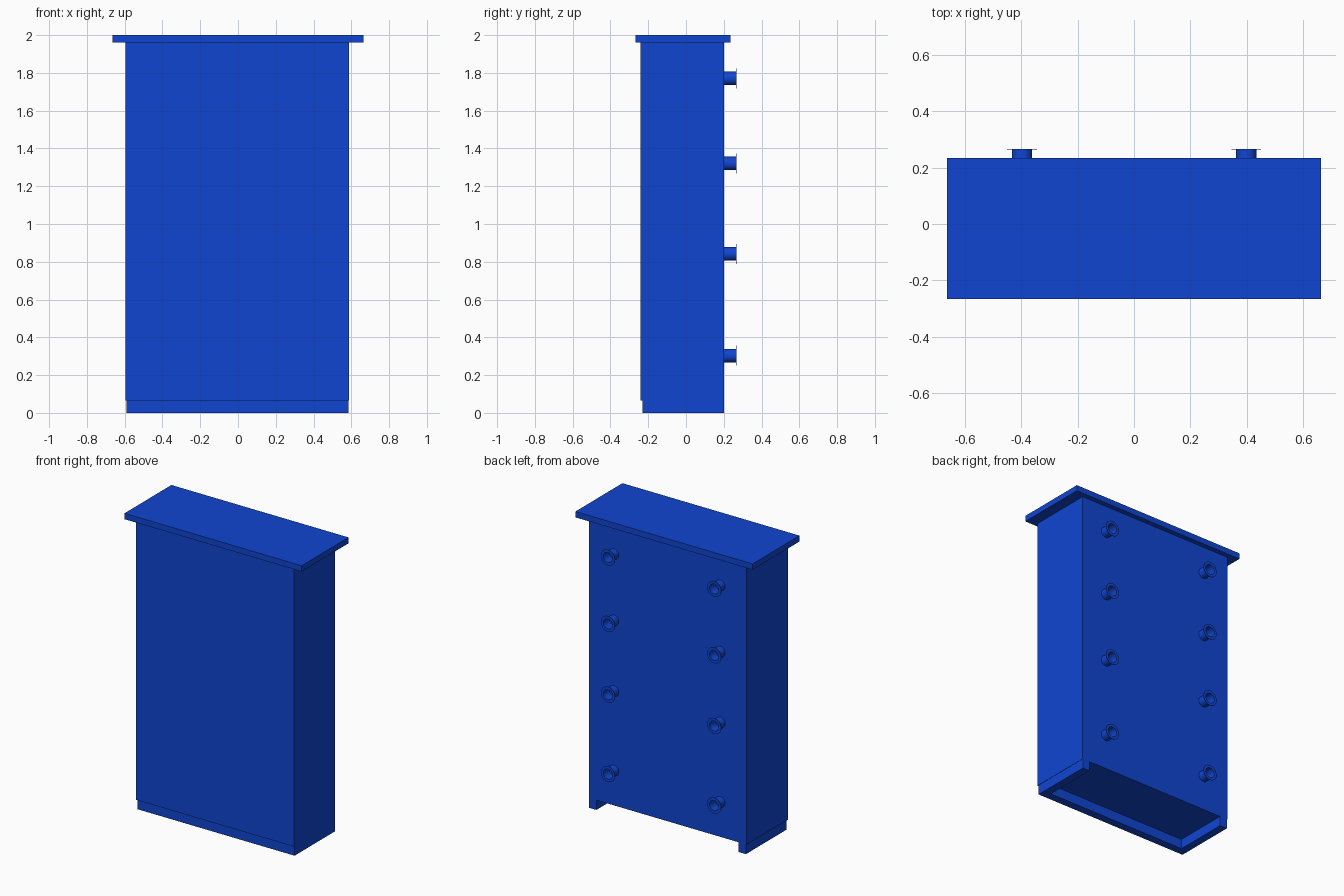
import bpy, math

if "Cube" in bpy.data.objects:
    bpy.data.objects.remove(bpy.data.objects["Cube"])

blue = bpy.data.materials.new("blue_paint")
blue.diffuse_color = (0.005, 0.06, 0.64, 1)
blue.use_nodes = True
blue.node_tree.nodes["Principled BSDF"].inputs["Base Color"].default_value = blue.diffuse_color


def box(name, x, y, z):
    """Box from (min, max) ranges on each axis."""
    bpy.ops.mesh.primitive_cube_add(size=1)
    ob = bpy.context.object
    ob.name = name
    for v in ob.data.vertices:
        v.co = [r[0] if c < 0 else r[1] for c, r in zip(v.co, (x, y, z))]
    ob.data.materials.append(blue)
    return ob


def lathe(name, profile, location, sides=32):
    """Revolve a (radius, y) profile around the y axis."""
    n = len(profile)
    verts, faces = [], []
    for i in range(sides):
        a = 2 * math.pi * i / sides
        verts += [(r * math.cos(a), y, r * math.sin(a)) for r, y in profile]
        j = (i + 1) % sides
        faces += [(i * n + k, i * n + k + 1, j * n + k + 1, j * n + k)
                  for k in range(n - 1)]
    # inner floor of the socket
    faces.append([i * n + n - 1 for i in range(sides)])
    me = bpy.data.meshes.new(name)
    me.from_pydata(verts, [], faces)
    ob = bpy.data.objects.new(name, me)
    ob.location = location
    bpy.context.collection.objects.link(ob)
    me.materials.append(blue)
    bpy.ops.object.select_all(action='DESELECT')
    bpy.context.view_layer.objects.active = ob
    ob.select_set(True)
    bpy.ops.object.mode_set(mode='EDIT')
    bpy.ops.mesh.select_all(action='SELECT')
    bpy.ops.mesh.normals_make_consistent(inside=False)
    bpy.ops.object.mode_set(mode='OBJECT')
    bpy.ops.object.shade_smooth_by_angle(angle=math.radians(35))
    return ob


BACK = 0.201

# Cabinet body and overhanging top
box("cabinet_body", (-0.595, 0.588), (-0.241, BACK), (0.066, 1.96))
box("top_board", (-0.664, 0.664), (-0.267, 0.235), (1.96, 2.0))

# Plinth, open at the back and underneath
box("plinth_left", (-0.59, -0.535), (-0.231, BACK), (0, 0.066))
box("plinth_front", (-0.535, 0.586), (-0.231, -0.176), (0, 0.066))
box("plinth_right", (0.531, 0.586), (-0.176, BACK), (0, 0.066))

# Hollow flanged stubs on the back, in two columns
stub = [(0.036, 0), (0.036, 0.063), (0.053, 0.063), (0.053, 0.066),
        (0.034, 0.066), (0.034, 0.002)]
for side, x in (("left", -0.398), ("right", 0.399)):
    for i, z in enumerate((0.303, 0.842, 1.321, 1.771)):
        lathe(f"back_stub_{side}_{i + 1}", stub, (x, BACK, z))
